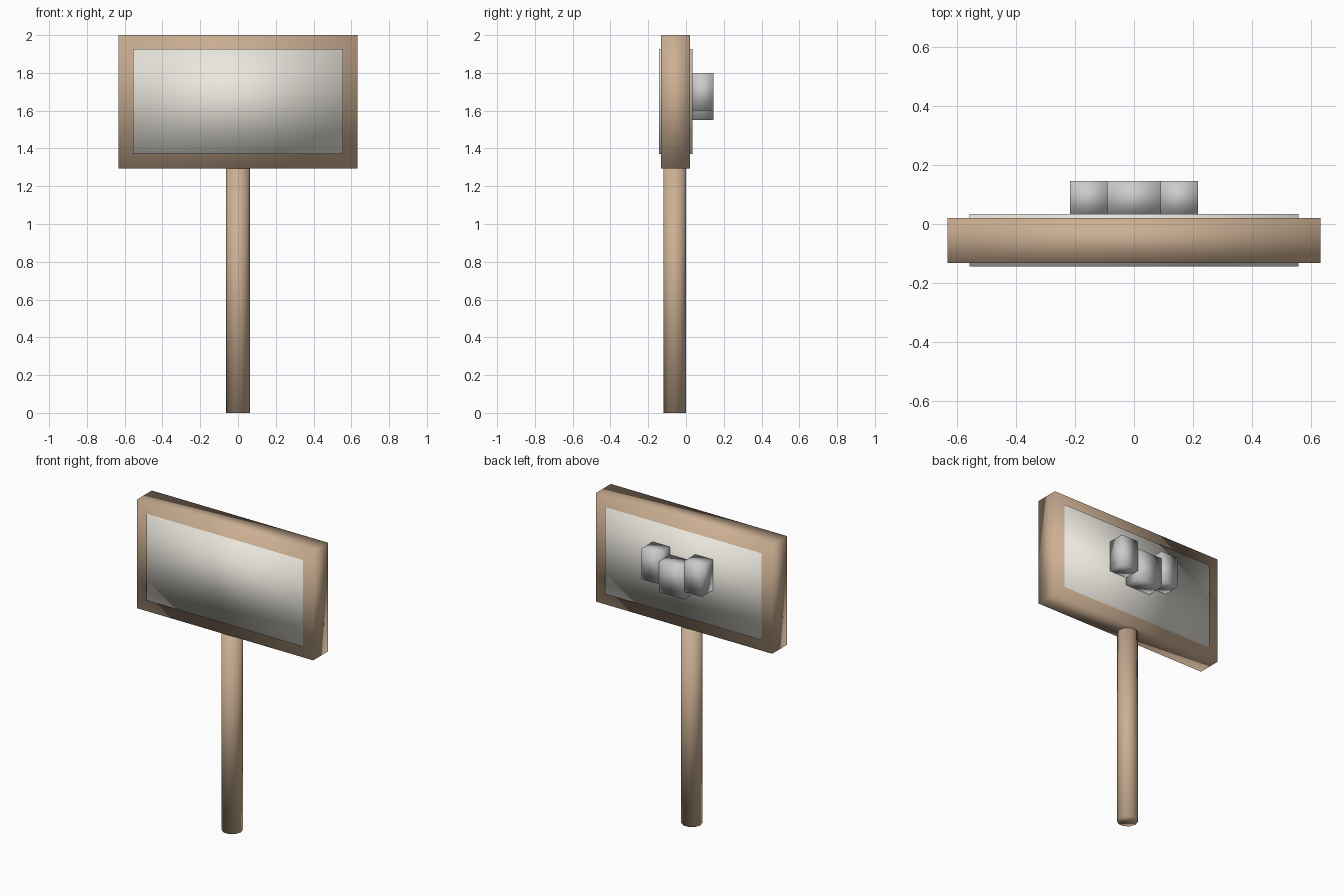
import bpy
import math

if "Cube" in bpy.data.objects:
    bpy.data.objects.remove(bpy.data.objects["Cube"])


def material(name, rgb):
    m = bpy.data.materials.new(name)
    m.diffuse_color = (*rgb, 1)
    m.use_nodes = True
    m.node_tree.nodes["Principled BSDF"].inputs["Base Color"].default_value = m.diffuse_color
    return m


wood = material("wood", (0.60, 0.43, 0.29))
cream = material("cream", (0.83, 0.80, 0.73))


def finish(obj, name, mat):
    obj.name = name
    if mat:
        obj.data.materials.append(mat)
    bpy.ops.object.shade_smooth()


def box(name, x, y, z, mat=None):
    """Box from (min, max) ranges on each axis."""
    mid = [(a + b) / 2 for a, b in (x, y, z)]
    bpy.ops.mesh.primitive_cube_add(size=1, location=mid)
    obj = bpy.context.object
    obj.scale = [b - a for a, b in (x, y, z)]
    bpy.ops.object.transform_apply(location=False, rotation=False, scale=True)
    finish(obj, name, mat)


# Sign board, with a pale panel standing slightly proud on both faces
box("board", (-0.632, 0.632), (-0.132, 0.02), (1.295, 2.0), wood)
box("panel", (-0.557, 0.557), (-0.143, 0.034), (1.37, 1.926), cream)

# Post
bpy.ops.mesh.primitive_cylinder_add(vertices=10, radius=0.063, depth=1.3,
                                    location=(0, -0.06, 0.65),
                                    rotation=(0, 0, math.pi / 2))
finish(bpy.context.object, "post", wood)

# Grey blocks on the back: a lower centre block between two raised ones
box("centre_block", (-0.09, 0.09), (0.03, 0.146), (1.55, 1.75))
for side, name in ((-1, "left_block"), (1, "right_block")):
    box(name, sorted((side * 0.09, side * 0.216)), (0.03, 0.146), (1.6, 1.8))
